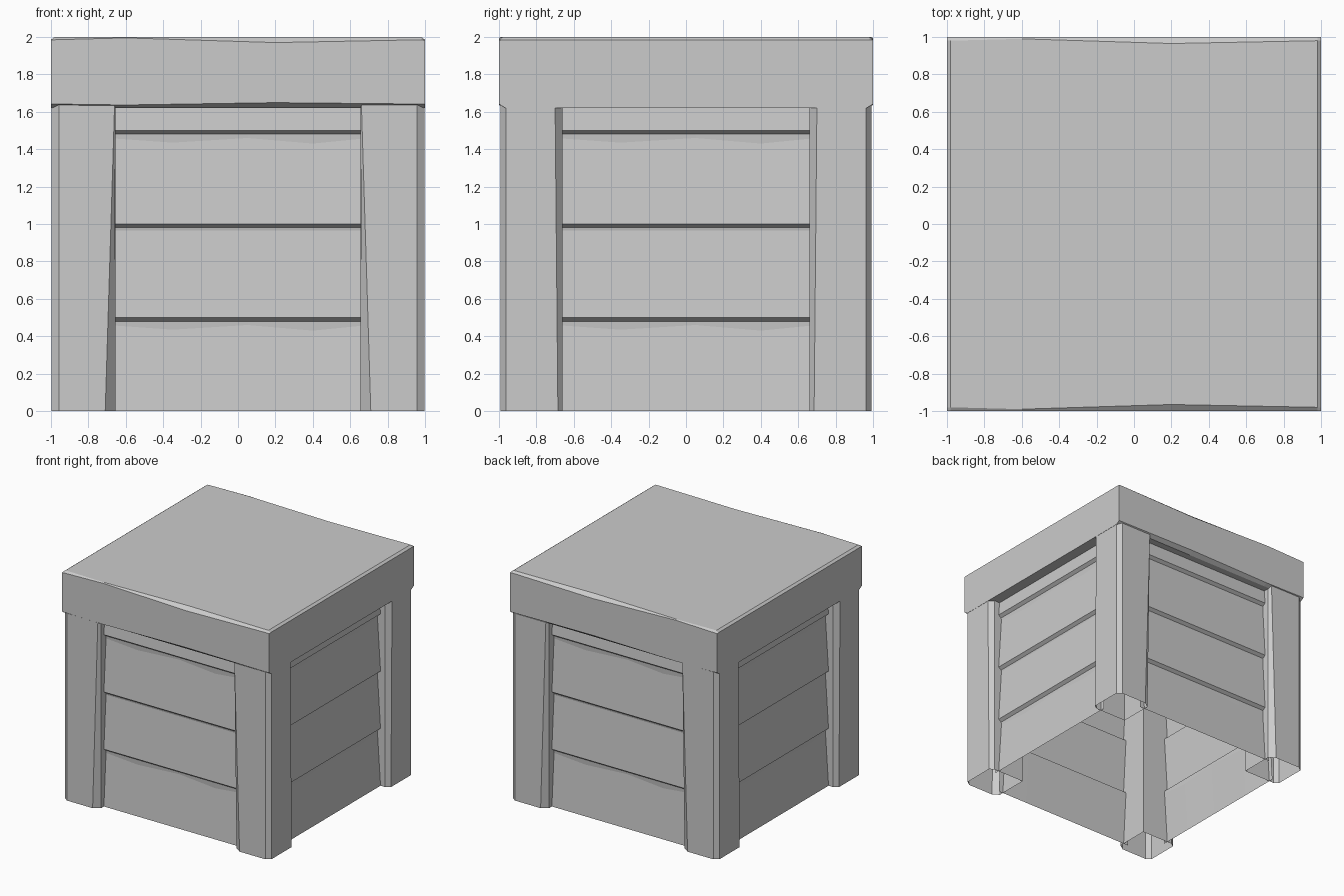
import bpy, bmesh
from math import pi
from mathutils import Matrix

old = bpy.data.objects.get("Cube")
if old:
    bpy.data.objects.remove(old)

grey = bpy.data.materials.new("plain_grey")
grey.use_nodes = True
COLOUR = (0.6, 0.6, 0.6, 1)
grey.diffuse_color = COLOUR
grey.node_tree.nodes["Principled BSDF"].inputs["Base Color"].default_value = COLOUR


def finish(name, bm):
    """Turn a bmesh into a named object."""
    bmesh.ops.recalc_face_normals(bm, faces=bm.faces)
    mesh = bpy.data.meshes.new(name)
    bm.to_mesh(mesh)
    bm.free()
    mesh.materials.append(grey)
    obj = bpy.data.objects.new(name, mesh)
    bpy.context.collection.objects.link(obj)
    return obj


def loft(bm, rings, closed):
    """Join equal-length rings of points with quads."""
    rows = [[bm.verts.new(p) for p in ring] for ring in rings]
    n = len(rows[0])
    for a, b in zip(rows, rows[1:]):
        for i in range(n if closed else n - 1):
            j = (i + 1) % n
            bm.faces.new((a[i], a[j], b[j], b[i]))
    return rows


# Corner posts: chamfered, tapered tubes, open underneath
def post(name, sx, sy):
    def ring(z, face_in, side_in):
        section = [(0.655, 0.66), (0.655, 0.955), (face_in, 0.992),
                   (0.958, 0.992), (0.998, 0.962), (0.998, side_in), (0.96, 0.66)]
        return [(sx * x, sy * y, z) for x, y in section]
    bm = bmesh.new()
    rows = loft(bm, [ring(0, 0.71, 0.685), ring(1.635, 0.66, 0.70)], True)
    bm.faces.new(rows[-1])
    finish(name, bm)


for side, sx in (("left", 1), ("right", -1)):
    for end, sy in (("front", -1), ("back", 1)):
        post(end + "_" + side + "_post", sx, sy)


# Plank walls: overlapping boards, each leaning out towards its lower edge
def wall(name, depth, angle):
    stations = [(-0.7, 0.02), (-0.35, 0.045), (0.05, 0.02), (0.4, 0.05), (0.7, 0.02)]
    rings = []
    for x, wear in stations:
        ring = [(x, -depth, 0)]
        for seam in (0.5, 1.0, 1.5):
            drop = 0.015 if seam == 1.0 else wear
            ring += [(x, 0.03 - depth, seam - 0.02 - drop),
                     (x, 0.027 - depth, seam - 0.02),
                     (x, -depth, seam)]
        rings.append(ring + [(x, 0.01 - depth, 1.62)])
    bm = bmesh.new()
    loft(bm, rings, False)
    bm.transform(Matrix.Rotation(angle, 4, "Z"))
    finish(name, bm)


for i, side in enumerate(("front", "left", "back", "right")):
    wall(side + "_planks", 0.915, i * pi / 2)

# Lid: slab with an unevenly worn bevel along front and back
rings = []
for x, top, cut, wear in ((-1, 1.985, 0.015, 0.02), (-0.98, 2, 0.015, 0.02),
                          (-0.6, 2, 0.005, 0.01), (0.2, 2, 0.03, 0.035),
                          (0.98, 2, 0.015, 0.02), (1, 1.985, 0.015, 0.02)):
    edge = 2 - cut
    lip = 1.634 + cut / 2
    half = [(0.965, 1.62), (1, lip), (1, min(edge, top - 0.002)), (1 - wear, top)]
    rings.append([(x, -y, z) for y, z in half] + [(x, y, z) for y, z in reversed(half)])
bm = bmesh.new()
rows = loft(bm, rings, True)
bm.faces.new(rows[0])
bm.faces.new(rows[-1])
finish("lid", bm)
